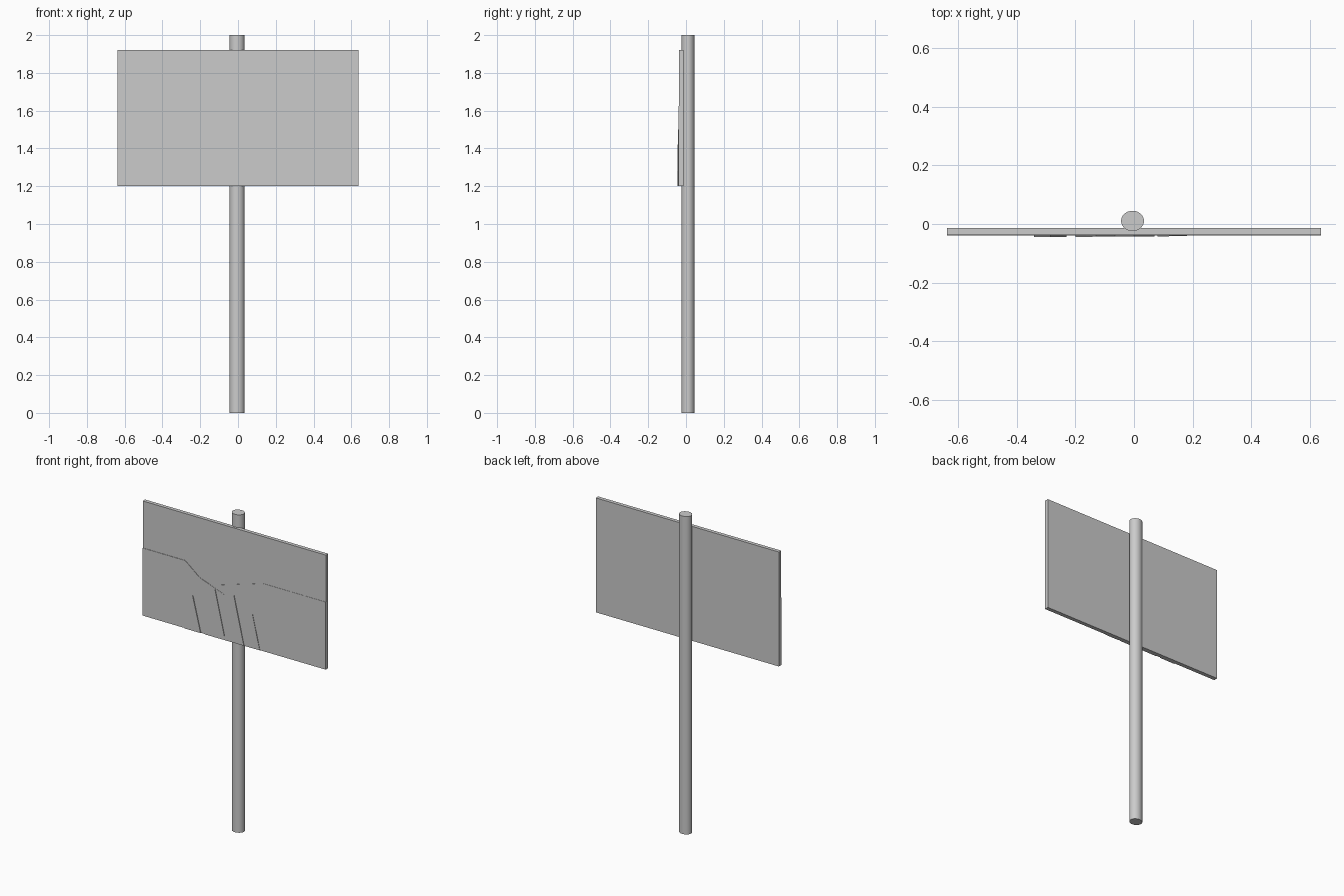
import bpy, bmesh

if "Cube" in bpy.data.objects:
    bpy.data.objects.remove(bpy.data.objects["Cube"])


def panel(name, outline, front, back):
    """Flat plate cut to an x-z outline, between two y depths.
    front may be a function of x, so a plate can lean into the board."""
    depth = front if callable(front) else (lambda x: front)
    bm = bmesh.new()
    f = [bm.verts.new((x, depth(x), z)) for x, z in outline]
    b = [bm.verts.new((x, back, z)) for x, z in outline]
    bm.faces.new(f)
    bm.faces.new(b[::-1])
    n = len(outline)
    for i in range(n):
        j = (i + 1) % n
        bm.faces.new((f[i], b[i], b[j], f[j]))
    bmesh.ops.recalc_face_normals(bm, faces=bm.faces)
    mesh = bpy.data.meshes.new(name)
    bm.to_mesh(mesh)
    bm.free()
    obj = bpy.data.objects.new(name, mesh)
    bpy.context.collection.objects.link(obj)
    return obj


# Round post, slightly wider than deep
bpy.ops.mesh.primitive_cylinder_add(vertices=32, radius=1, depth=2,
                                    location=(-0.005, 0.0105, 1))
post = bpy.context.object
post.name = "post"
post.scale = (0.039, 0.0345, 1)
bpy.ops.object.transform_apply(location=False, rotation=False, scale=True)
bpy.ops.object.shade_smooth_by_angle()

# Sign board
W, LOW, HIGH = 0.637, 1.2, 1.92
panel("sign_board", [(-W, LOW), (W, LOW), (W, HIGH), (-W, HIGH)], -0.037, -0.0135)

# Two thin hill layers meeting in a valley on the lower half
panel("right_hill", [(-0.30, LOW), (W, LOW), (W, 1.625), (0.20, 1.625),
                     (-0.12, 1.53), (-0.30, 1.48)], -0.0385, -0.036)
panel("left_hill", [(-W, LOW), (-0.06, LOW), (-0.06, 1.48), (-0.085, 1.49),
                    (-0.24, 1.545), (-0.34, 1.625), (-W, 1.625)], -0.0395, -0.036)

# Row of pointed trees, standing proud at the left and sinking in at the right
lean = lambda x: -0.0425 + 0.0065 * x
trees = [(-0.285, 1.42, 0.055), (-0.13, 1.50, 0.07),
         (0.0, 1.50, 0.07), (0.13, 1.41, 0.05)]
for i, (x, top, half) in enumerate(trees, 1):
    panel(f"tree_{i}", [(x - half, LOW), (x + half, LOW), (x, top)], lean, -0.036)
